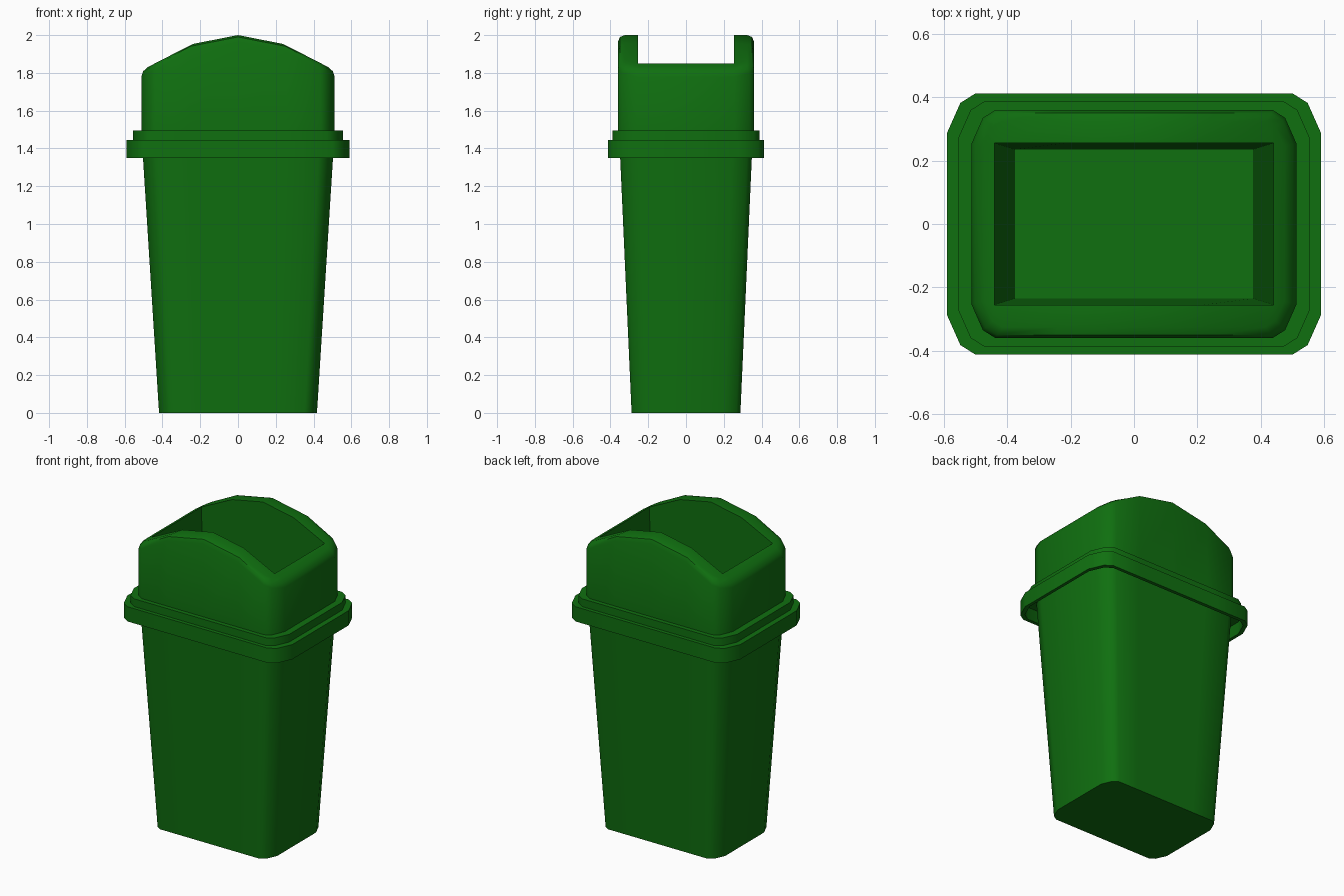
import bpy, bmesh, math

if "Cube" in bpy.data.objects:
    bpy.data.objects.remove(bpy.data.objects["Cube"])

green = bpy.data.materials.new("green_plastic")
green.diffuse_color = (0.005, 0.16, 0.005, 1)
green.use_nodes = True
green.node_tree.nodes["Principled BSDF"].inputs["Base Color"].default_value = green.diffuse_color


def arch(x):
    """Height of the curved lid top at x."""
    pts = [(0, 2.0), (0.255, 1.95), (0.44, 1.85), (0.52, 1.81)]
    x = abs(x)
    for (x0, z0), (x1, z1) in zip(pts, pts[1:]):
        if x <= x1:
            return z0 + (z1 - z0) * (x - x0) / (x1 - x0)
    return pts[-1][1]


def ring(hx, hy, z, rx=0.0, ry=0.0):
    """Rounded rectangle, counter-clockwise; z is a number or a function of x."""
    corner = [(hx, hy - ry), (hx - 0.47 * rx, hy - 0.24 * ry), (hx - rx, hy)]
    m = hx * 0.5
    top = corner + [(m, hy), (0, hy), (-m, hy)] + [(-x, y) for x, y in reversed(corner)]
    pts = top + [(-x, -y) for x, y in top]
    return [(x, y, z(x) if callable(z) else z) for x, y in pts]


def stack(name, rings, cap_start=False, cap_end=False):
    """Skin a series of rings into one object."""
    bm = bmesh.new()
    loops = [[bm.verts.new(p) for p in r] for r in rings]
    for a, b in zip(loops, loops[1:]):
        for i in range(len(a)):
            j = (i + 1) % len(a)
            bm.faces.new((a[i], a[j], b[j], b[i]))
    if cap_start:
        bm.faces.new(loops[0][::-1])
    if cap_end:
        bm.faces.new(loops[-1])
    bmesh.ops.remove_doubles(bm, verts=bm.verts[:], dist=1e-5)
    mesh = bpy.data.meshes.new(name)
    bm.to_mesh(mesh)
    bm.free()
    mesh.materials.append(green)
    ob = bpy.data.objects.new(name, mesh)
    bpy.context.collection.objects.link(ob)
    bpy.ops.object.select_all(action='DESELECT')
    ob.select_set(True)
    bpy.context.view_layer.objects.active = ob
    bpy.ops.object.shade_smooth_by_angle(angle=math.radians(40))
    return ob


# Tapered bin body
stack("bin_body", [
    ring(0.418, 0.288, 0.0, 0.065, 0.09),
    ring(0.508, 0.352, 1.43, 0.078, 0.108),
], cap_start=True)

# Lid: hollow skirt, step, dome with rounded edge, arched opening
opening = ring(0.44, 0.255, arch)
stack("lid", [
    ring(0.505, 0.35, 1.43, 0.078, 0.108),
    ring(0.57, 0.39, 1.43, 0.086, 0.12),
    ring(0.57, 0.39, 1.35, 0.086, 0.12),
    ring(0.59, 0.412, 1.35, 0.09, 0.125),
    ring(0.59, 0.412, 1.445, 0.09, 0.125),
    ring(0.555, 0.388, 1.445, 0.085, 0.118),
    ring(0.555, 0.388, 1.495, 0.085, 0.118),
    ring(0.512, 0.36, 1.495, 0.075, 0.105),
    ring(0.512, 0.36, lambda x: arch(x) - 0.035, 0.075, 0.105),
    ring(0.502, 0.35, lambda x: arch(x) - 0.010, 0.07, 0.1),
    ring(0.475, 0.325, arch, 0.06, 0.08),
    opening,
])

# Inner walls and floor seen through the opening
stack("inner_liner", [opening, ring(0.375, 0.235, 0.05)], cap_end=True)
